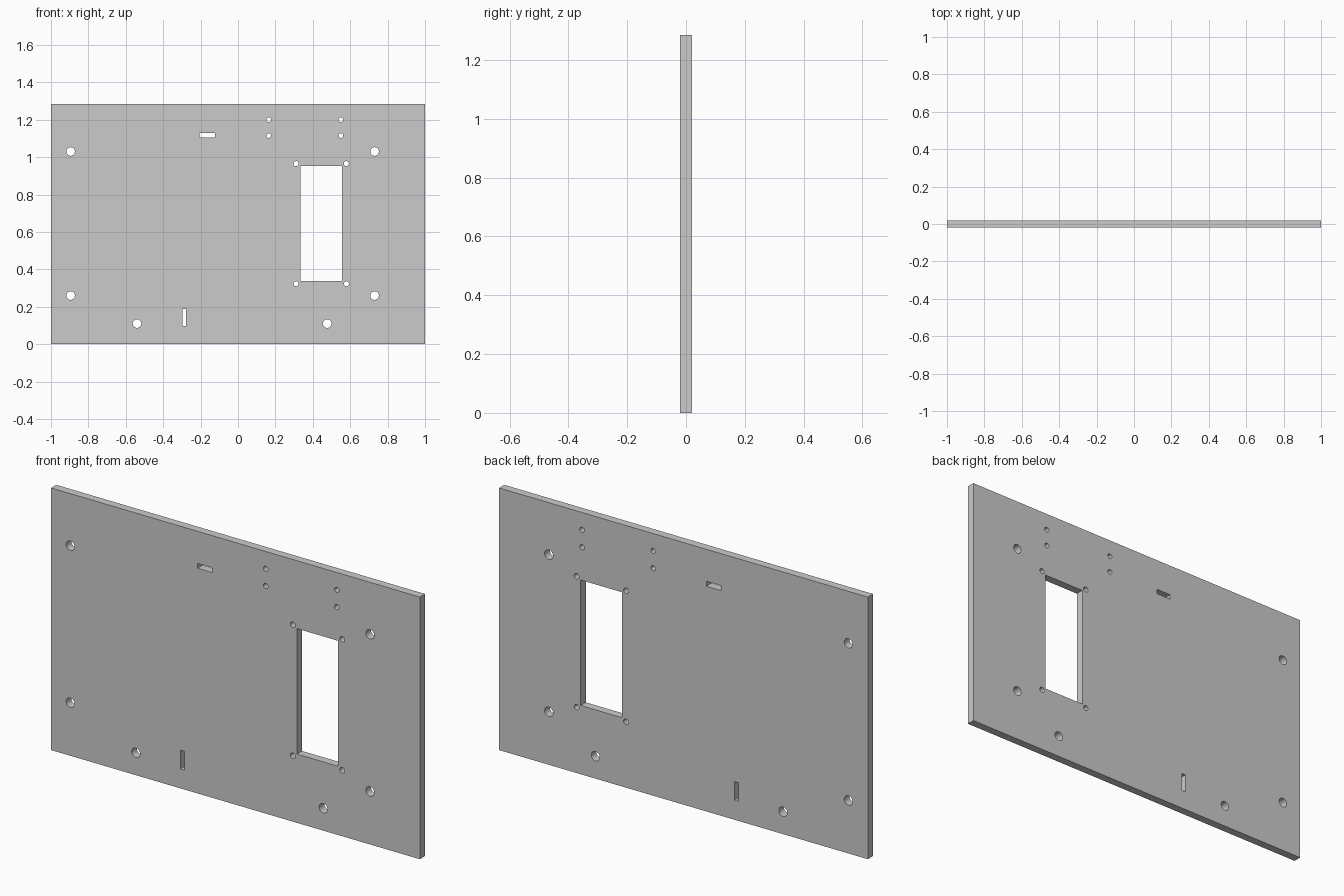
import bpy
import bmesh
from math import cos, sin, tau, pi
from mathutils import Matrix

cube = bpy.data.objects.get("Cube")
if cube:
    bpy.data.objects.remove(cube, do_unlink=True)

HEIGHT = 1.285
THICKNESS = 0.04

curve = bpy.data.curves.new("panel_profile", "CURVE")
curve.dimensions = "2D"
curve.fill_mode = "BOTH"
curve.extrude = THICKNESS / 2


def outline(points):
    spline = curve.splines.new("POLY")
    spline.points.add(len(points) - 1)
    for point, (x, z) in zip(spline.points, points):
        point.co = (x, z, 0, 1)
    spline.use_cyclic_u = True


def rectangle(x0, x1, z0, z1):
    outline([(x0, z0), (x1, z0), (x1, z1), (x0, z1)])


def hole(x, z, radius, sides=32):
    angles = [tau * i / sides for i in range(sides)]
    outline([(x + radius * cos(a), z + radius * sin(a)) for a in angles])


# Panel outline
rectangle(-1, 1, 0, HEIGHT)

# Window and the two narrow slots
rectangle(0.333, 0.557, 0.337, 0.952)
rectangle(-0.205, -0.124, 1.104, 1.128)
rectangle(-0.298, -0.277, 0.096, 0.187)

# Large mounting holes
for x in (-0.895, 0.73):
    for z in (0.26, 1.03):
        hole(x, z, 0.023)
for x in (-0.54, 0.477):
    hole(x, 0.11, 0.023)

# Small holes at the window corners
for x in (0.311, 0.579):
    for z in (0.323, 0.965):
        hole(x, z, 0.0135)

# Small holes above the window
for x in (0.164, 0.55):
    for z in (1.115, 1.2):
        hole(x, z, 0.0125)

# Turn the filled profile into an upright solid mesh
panel = bpy.data.objects.new("panel", curve)
bpy.context.collection.objects.link(panel)
bpy.ops.object.select_all(action="DESELECT")
panel.select_set(True)
bpy.context.view_layer.objects.active = panel
bpy.ops.object.convert(target="MESH")
panel = bpy.context.object
panel.name = "panel"

bm = bmesh.new()
bm.from_mesh(panel.data)
bmesh.ops.remove_doubles(bm, verts=bm.verts, dist=0.0001)
bmesh.ops.recalc_face_normals(bm, faces=bm.faces)
bm.transform(Matrix.Rotation(pi / 2, 4, "X"))
bm.to_mesh(panel.data)
bm.free()
bpy.ops.object.shade_smooth_by_angle(angle=pi / 6)
